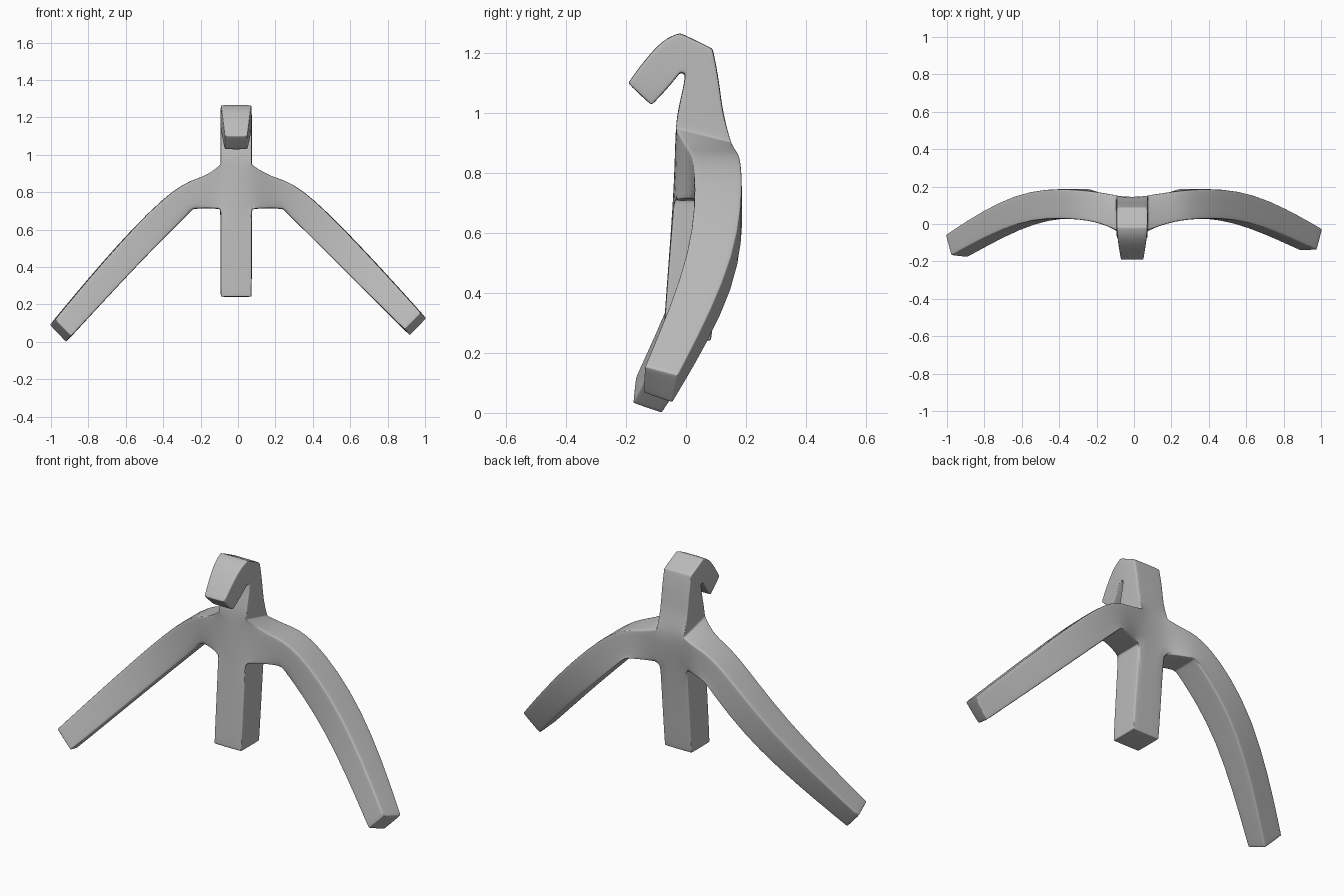
import bpy, bmesh

if "Cube" in bpy.data.objects:
    bpy.data.objects.remove(bpy.data.objects["Cube"])

grey = bpy.data.materials.new("plain grey")
grey.diffuse_color = (0.5, 0.5, 0.5, 1)
grey.use_nodes = True
grey.node_tree.nodes["Principled BSDF"].inputs["Base Color"].default_value = grey.diffuse_color
bm = bmesh.new()
CX, HW = -0.01, 0.084


def ring(points):
    return [bm.verts.new(p) for p in points]


def bridge(a, b, skip=()):
    for i in range(4):
        if i not in skip:
            j = (i + 1) % 4
            bm.faces.new((a[i], a[j], b[j], b[i]))


# trunk and hooked head: front y, z, back y, z, half width
spine = [(-.078, .24, .085, .24, HW), (-.042, .71, .125, .71, HW),
         (-.037, .95, .155, .90, HW), (-.025, 1.02, .122, 1.0, HW),
         (-.008, 1.09, .112, 1.10, HW), (-.003, 1.13, .09, 1.215, HW),
         (-.02, 1.135, -.02, 1.268, HW), (-.05, 1.095, -.09, 1.24, .078),
         (-.115, 1.025, -.195, 1.10, .062)]
rings = [ring([(CX - w, fy, fz), (CX + w, fy, fz), (CX + w, by, bz), (CX - w, by, bz)])
         for fy, fz, by, bz, w in spine]
for k in range(len(rings) - 1):
    bridge(rings[k], rings[k + 1], (1, 3) if k == 1 else ())
bm.faces.new(rings[0])
bm.faces.new(rings[-1])

# arms: each ring is lower-front, lower-back, upper-back, upper-front
lo, hi = rings[1], rings[2]


def arm(root, side, tip):
    stations = [
        [(.17, .005, .715), (.17, .165, .715), (.18, .17, .875), (.18, .005, .88)],
        [(.24, .03, .71), (.24, .19, .71), (.32, .19, .85), (.32, .03, .85)],
        [(.51, .03, .44), (.53, .187, .425), (.635, .187, .54), (.615, .03, .555)]]
    prev = root
    for st in stations:
        cur = ring([(side * x, y, z) for x, y, z in st])
        bridge(prev, cur)
        prev = cur
    cur = ring(tip)
    bridge(prev, cur)
    bm.faces.new(cur)


arm([lo[1], lo[2], hi[2], hi[1]], 1,
    [(.89, -.145, .065), (.92, -.045, .03), (1.01, -.025, .125), (.98, -.14, .155)])
arm([lo[0], lo[3], hi[3], hi[0]], -1,
    [(-.89, -.18, .03), (-.92, -.08, -.005), (-1.01, -.055, .09), (-.98, -.17, .12)])

bmesh.ops.recalc_face_normals(bm, faces=bm.faces)
mesh = bpy.data.meshes.new("figure_body")
bm.to_mesh(mesh)
bm.free()
mesh.materials.append(grey)
body = bpy.data.objects.new("figure_body", mesh)
bpy.context.collection.objects.link(body)

# rounded corners
bev = body.modifiers.new("round", "BEVEL")
bev.width = 0.035
bev.segments = 2
bev.limit_method = 'ANGLE'
bev.angle_limit = 0.65
sub = body.modifiers.new("smooth", "SUBSURF")
sub.levels = sub.render_levels = 2
for p in mesh.polygons:
    p.use_smooth = True
